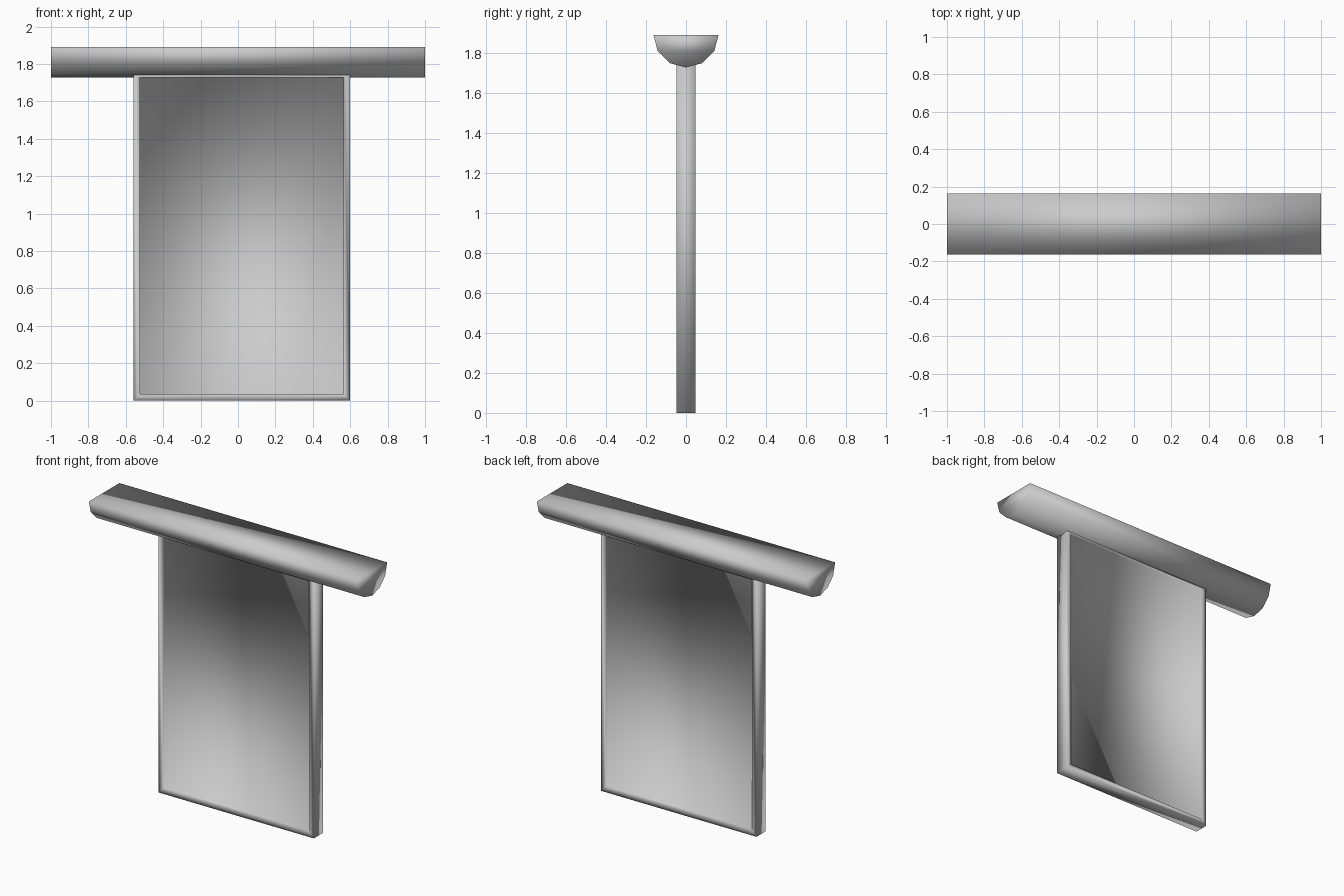
import bpy
import bmesh
import math

cube = bpy.data.objects.get("Cube")
if cube:
    bpy.data.objects.remove(cube, do_unlink=True)

# Single plain grey
grey = bpy.data.materials.new("plain_grey")
grey.use_nodes = True
colour = (0.6, 0.6, 0.6, 1)
grey.diffuse_color = colour
grey.node_tree.nodes["Principled BSDF"].inputs["Base Color"].default_value = colour


def finish(name, bm):
    """Turn a bmesh into a fully smooth-shaded object."""
    bmesh.ops.recalc_face_normals(bm, faces=bm.faces[:])
    for face in bm.faces:
        face.smooth = True
    mesh = bpy.data.meshes.new(name)
    bm.to_mesh(mesh)
    bm.free()
    mesh.materials.append(grey)
    obj = bpy.data.objects.new(name, mesh)
    bpy.context.collection.objects.link(obj)
    return obj


# Top rail: half of a twelve-sided cylinder, flat side up
radius, top, half_length, sides = 0.163, 1.89, 1.0, 6
bm = bmesh.new()
arc = [math.pi + math.pi * i / sides for i in range(sides + 1)]
end = bm.faces.new([
    bm.verts.new((-half_length, radius * math.cos(a), top + radius * math.sin(a)))
    for a in arc])
extruded = bmesh.ops.extrude_face_region(bm, geom=[end], use_keep_orig=True)
moved = [v for v in extruded["geom"] if isinstance(v, bmesh.types.BMVert)]
bmesh.ops.translate(bm, verts=moved, vec=(2 * half_length, 0, 0))
finish("top_rail", bm)

# Hanging panel: slab with a shallow recessed field on the front and the back
left, right, height, half_depth = -0.56, 0.60, 1.74, 0.048
border, recess, field_top = 0.05, 0.01, 1.728
bm = bmesh.new()
bmesh.ops.create_cube(bm, size=1)
for v in bm.verts:
    v.co.x = right if v.co.x > 0 else left
    v.co.y = half_depth if v.co.y > 0 else -half_depth
    v.co.z = height if v.co.z > 0 else 0
bm.normal_update()
fields = [f for f in bm.faces if abs(f.normal.y) > 0.9]
bmesh.ops.inset_individual(bm, faces=fields, thickness=border)
for field in fields:
    for v in field.verts:
        if v.co.z > height / 2:
            v.co.z = field_top
for field in fields:
    direction = field.normal.copy()
    result = bmesh.ops.extrude_discrete_faces(bm, faces=[field])
    floor = result["faces"][0]
    bmesh.ops.translate(bm, verts=floor.verts[:], vec=-recess * direction)
    # Close the step between the border and the sunken field
    rim = [e for e in bm.edges if e.is_boundary and e.calc_center_median().y * direction.y > 0]
    bmesh.ops.bridge_loops(bm, edges=rim)
finish("hanging_panel", bm)
